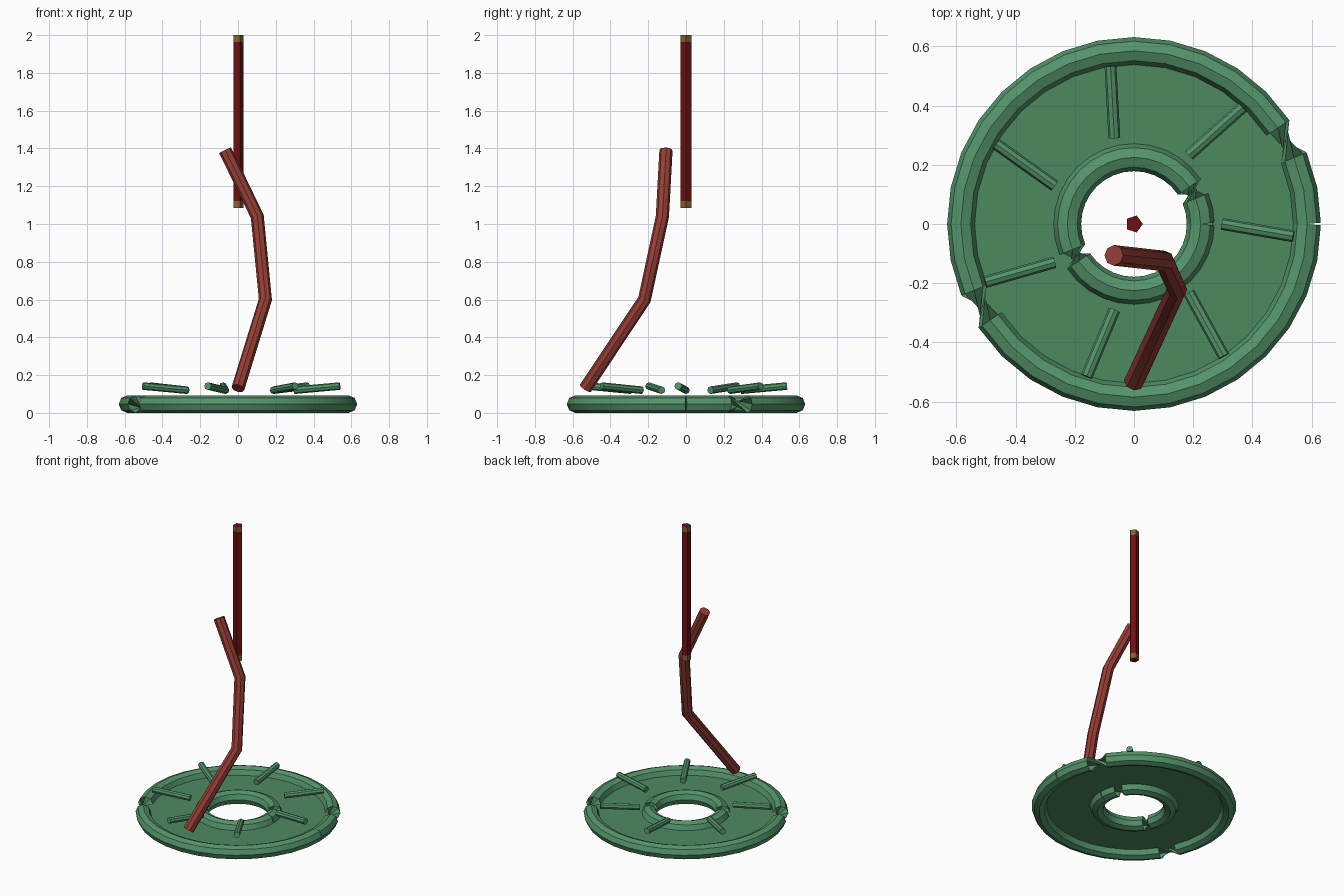
import bpy, bmesh
from math import sin, cos, pi, radians
from mathutils import Vector

if "Cube" in bpy.data.objects:
    bpy.data.objects.remove(bpy.data.objects["Cube"], do_unlink=True)


def material(name, rgb):
    mat = bpy.data.materials.new(name)
    mat.use_nodes = True
    mat.diffuse_color = (*rgb, 1)
    mat.node_tree.nodes["Principled BSDF"].inputs["Base Color"].default_value = (*rgb, 1)
    return mat


green = material("green", (0.089, 0.296, 0.144))
deep_green = material("deep green", (0.076, 0.255, 0.118))
rust = material("rust red", (0.305, 0.048, 0.037))
crimson = material("dark crimson", (0.156, 0.005, 0.007))
bronze = material("bronze", (0.223, 0.122, 0.032))


def finish(name, bm, mats, smooth=True):
    mesh = bpy.data.meshes.new(name)
    bm.to_mesh(mesh)
    bm.free()
    for mat in mats:
        mesh.materials.append(mat)
    if smooth:
        for poly in mesh.polygons:
            poly.use_smooth = True
        mesh.set_sharp_from_angle(angle=radians(40))
    obj = bpy.data.objects.new(name, mesh)
    bpy.context.collection.objects.link(obj)
    return obj


def tube(name, path, radius, mats, ref, sides=8, flipped=(), smooth=True):
    """Capped tube along a path; flipped rings are turned half a turn."""
    path = [Vector(p) for p in path]
    bm = bmesh.new()
    rings = []
    for i, p in enumerate(path):
        t = path[min(i + 1, len(path) - 1)] - path[max(i - 1, 0)]
        t.normalize()
        u = Vector(ref)
        u = (u - t * u.dot(t)).normalized()
        v = t.cross(u)
        r = -radius if i in flipped else radius
        angles = [2 * pi * k / sides for k in range(sides)]
        rings.append([bm.verts.new(p + r * (cos(a) * u + sin(a) * v)) for a in angles])
    for a, b in zip(rings, rings[1:]):
        for k in range(sides):
            n = (k + 1) % sides
            bm.faces.new((a[k], a[n], b[n], b[k]))
    bm.faces.new(rings[0][::-1])
    bm.faces.new(rings[-1])
    return finish(name, bm, mats, smooth)


def polar(r, angle, z):
    return Vector((r * cos(angle), r * sin(angle), z))


# Base rings, each with two pinched twists and a fine seam
SEGMENTS = 32
RING_Z = 0.0465
OUTER, INNER = 0.585, 0.225
for name, major in (("outer_ring", OUTER), ("inner_ring", INNER)):
    path = [polar(major, 2 * pi * i / SEGMENTS, RING_Z) for i in range(SEGMENTS + 1)]
    tube(name, path, RING_Z, [green], (0, 0, 1), flipped=range(3, 19))

# Flat disc between the rings
bm = bmesh.new()
loops = [[bm.verts.new(polar(r, 2 * pi * i / SEGMENTS, RING_Z)) for i in range(SEGMENTS)]
         for r in (INNER, OUTER)]
for i in range(SEGMENTS):
    n = (i + 1) % SEGMENTS
    bm.faces.new((loops[0][i], loops[1][i], loops[1][n], loops[0][n]))
finish("base_disc", bm, [deep_green], smooth=False)

# Seven slightly skewed spokes, rising outwards
for i in range(7):
    a = 2 * pi * i / 7
    tube(f"spoke_{i + 1}", [polar(0.298, a, 0.12), polar(0.54, a - radians(4.4), 0.142)],
         0.02, [green], (0, 0, 1))

# Bent arm
tube("bent_arm", [(0, -0.533, 0.13), (0.145, -0.22, 0.6), (0.102, -0.125, 1.04),
                  (-0.068, -0.106, 1.39)], 0.035, [rust], (1, 0, 0))

# Five-sided pole with a band at each end
BOTTOM, TOP, BAND = 1.085, 2.0, 0.037
heights = (BOTTOM, BOTTOM + BAND, TOP - BAND, TOP)
pole = tube("pole", [(0, 0, z) for z in heights], 0.03, [crimson, bronze], (1, 0, 0),
            sides=5, smooth=False)
for poly in pole.data.polygons:
    in_band = not BOTTOM + BAND < poly.center.z < TOP - BAND
    poly.material_index = int(in_band and abs(poly.normal.z) < 0.5)
